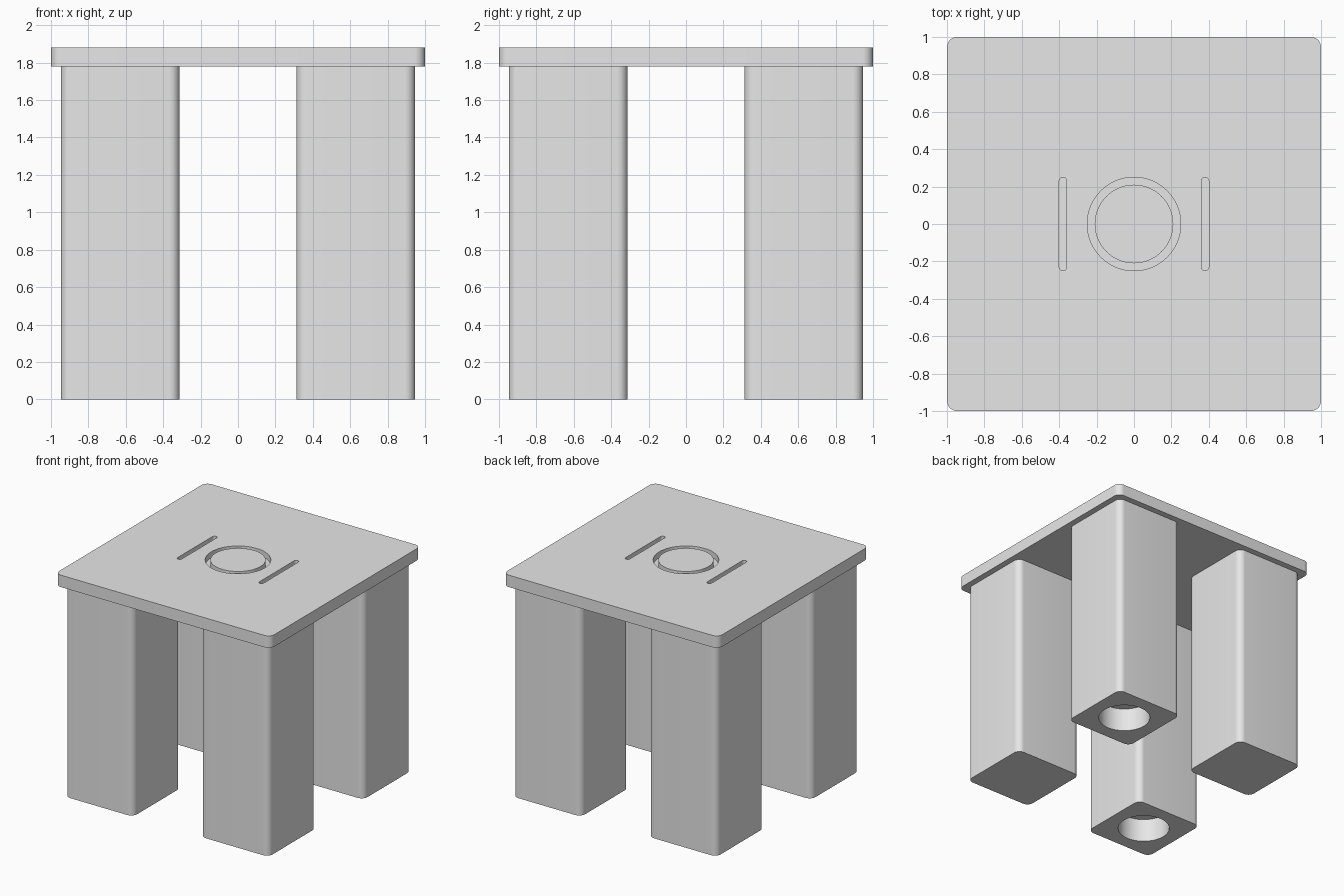
import bpy, bmesh
from math import cos, sin, pi, radians

cube = bpy.data.objects.get("Cube")
if cube:
    bpy.data.objects.remove(cube, do_unlink=True)

grey = bpy.data.materials.new("light_grey")
grey.use_nodes = True
grey.diffuse_color = (0.8, 0.8, 0.8, 1)
grey.node_tree.nodes["Principled BSDF"].inputs["Base Color"].default_value = (0.8, 0.8, 0.8, 1)


def prism(name, center, size, radius, z0, z1, steps=10):
    """Upright prism with a rounded-rectangle outline; a full radius gives a cylinder."""
    cx, cy = center
    hx, hy = size[0] / 2 - radius, size[1] / 2 - radius
    bm = bmesh.new()
    verts = []
    for q, (sx, sy) in enumerate(((1, 1), (-1, 1), (-1, -1), (1, -1))):
        for i in range(steps + 1):
            a = (q + i / steps) * pi / 2
            verts.append(bm.verts.new((cx + sx * hx + radius * cos(a),
                                       cy + sy * hy + radius * sin(a), z0)))
    # drop repeated points where neighbouring arcs meet
    bmesh.ops.remove_doubles(bm, verts=verts, dist=0.0001)
    base = bm.faces.new([v for v in verts if v.is_valid])
    top = bmesh.ops.extrude_face_region(bm, geom=[base])["geom"]
    bmesh.ops.translate(bm, verts=[g for g in top if isinstance(g, bmesh.types.BMVert)],
                        vec=(0, 0, z1 - z0))
    bmesh.ops.recalc_face_normals(bm, faces=bm.faces)
    mesh = bpy.data.meshes.new(name)
    bm.to_mesh(mesh)
    bm.free()
    mesh.materials.append(grey)
    obj = bpy.data.objects.new(name, mesh)
    bpy.context.collection.objects.link(obj)
    return obj


def select_only(obj):
    bpy.ops.object.select_all(action='DESELECT')
    obj.select_set(True)
    bpy.context.view_layer.objects.active = obj


def cut(obj, cutter):
    """Subtract the cutter and discard it."""
    cutter.hide_render = True
    mod = obj.modifiers.new("cut", 'BOOLEAN')
    mod.operation = 'DIFFERENCE'
    mod.solver = 'EXACT'
    mod.object = cutter
    select_only(obj)
    bpy.ops.object.modifier_apply(modifier=mod.name)
    bpy.data.objects.remove(cutter, do_unlink=True)


def cylinder(name, center, radius, z0, z1):
    return prism(name, center, (2 * radius, 2 * radius), radius, z0, z1, 16)


PLATE_BOTTOM, PLATE_TOP = 1.78, 1.88
GROOVE_FLOOR = PLATE_TOP - 0.05
parts = []

# Top plate with a ring groove and two slots
plate = prism("top_plate", (0, 0), (2, 2), 0.055, PLATE_BOTTOM, PLATE_TOP)
ring = cylinder("ring_cutter", (0, 0), 0.25, GROOVE_FLOOR, 2)
cut(ring, cylinder("ring_core", (0, 0), 0.21, 1.7, 2.1))
cut(plate, ring)
for side in (-1, 1):
    cut(plate, prism("slot_cutter", (side * 0.38, 0), (0.04, 0.5), 0.02, GROOVE_FLOOR, 2))
parts.append(plate)

# Four square legs; one diagonal pair has sockets in the feet
for sx, x_name in ((-1, "right"), (1, "left")):
    for sy, y_name in ((-1, "front"), (1, "back")):
        center = (sx * 0.63, sy * 0.63)
        leg = prism(f"{y_name}_{x_name}_leg", center, (0.635, 0.635), 0.055, 0, PLATE_BOTTOM)
        if sx == sy:
            cut(leg, cylinder("socket_cutter", center, 0.205, -0.1, 0.2))
        parts.append(leg)

# Smooth the rounded corners, keep the edges crisp
for obj in parts:
    select_only(obj)
    bpy.ops.object.shade_smooth_by_angle(angle=radians(30))
